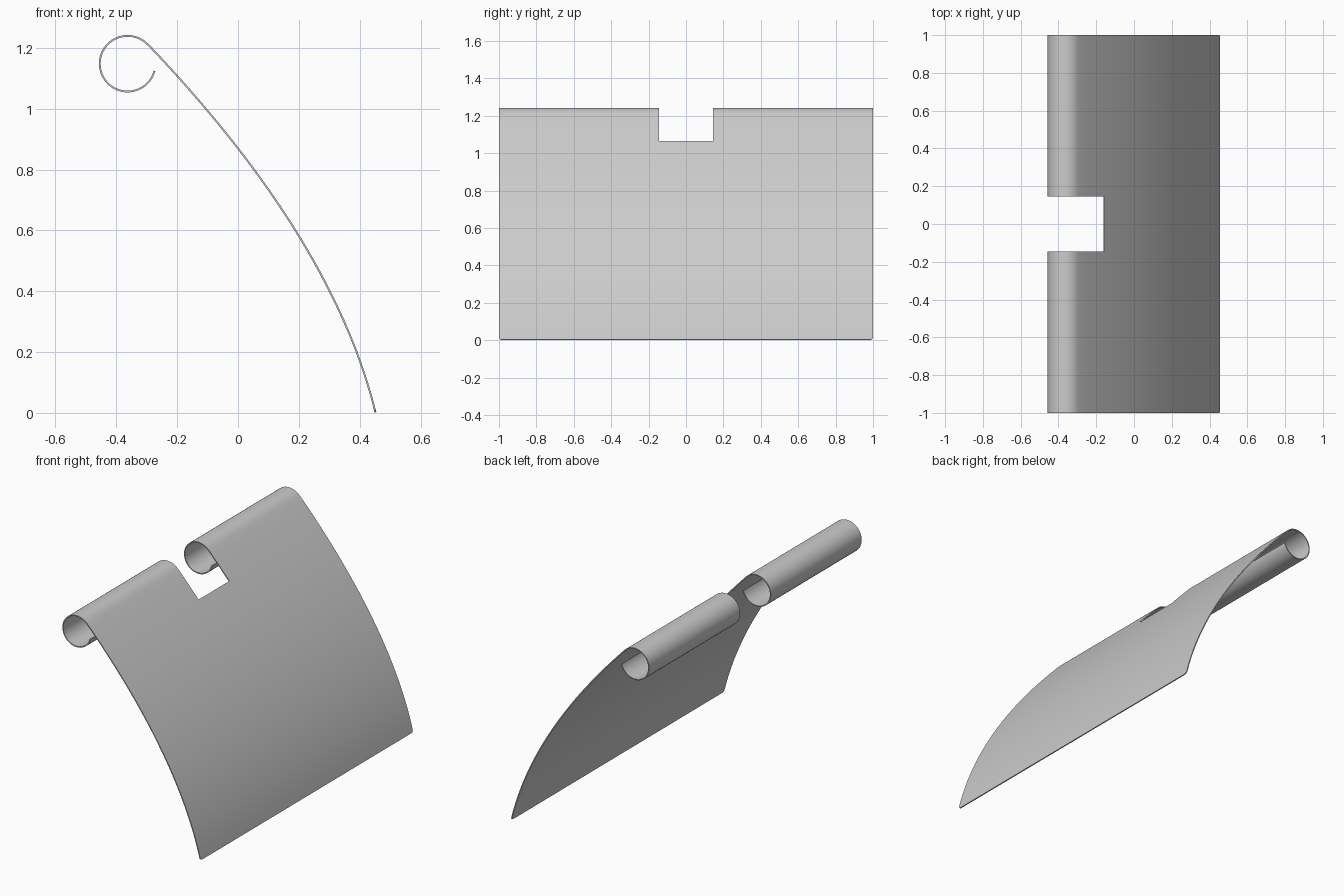
import bpy, bmesh, math

if "Cube" in bpy.data.objects:
    bpy.data.objects.remove(bpy.data.objects["Cube"])

# Side profile: gentle bezier sweep from the foot up to the rolled lip
A, B, C = (0.452, 0.002), (0.31, 0.576), (-0.293, 1.208)
NOTCH_T, LOW, HIGH = 0.885, 20, 4
NOTCH_HALF = 0.145


def sweep(t):
    return tuple((1 - t) ** 2 * a + 2 * t * (1 - t) * b + t * t * c for a, b, c in zip(A, B, C))


profile = [sweep(NOTCH_T * i / LOW) for i in range(LOW + 1)]
profile += [sweep(NOTCH_T + (1 - NOTCH_T) * i / HIGH) for i in range(1, HIGH + 1)]

# Rolled lip: almost a full turn of a circle
STEPS, R = 48, 0.0915
for i in range(1, STEPS + 1):
    ang = math.radians(40 + 305 * i / STEPS)
    profile.append((-0.363 + R * math.cos(ang), 1.148 + R * math.sin(ang)))

# Sheet in three strips, the middle one stopping at the notch
ys = [-1, -NOTCH_HALF, NOTCH_HALF, 1]
bm = bmesh.new()
rows = [[bm.verts.new((x, y, z)) for y in ys] for x, z in profile]
for r in range(len(rows) - 1):
    for c in range(3):
        if c == 1 and r >= LOW:
            continue
        bm.faces.new((rows[r][c], rows[r][c + 1], rows[r + 1][c + 1], rows[r + 1][c]))

# Small rounding on the two foot corners
bmesh.ops.bevel(bm, geom=[rows[0][0], rows[0][3]], offset=0.015, segments=3,
                profile=0.5, affect='VERTICES')
bmesh.ops.delete(bm, geom=[v for v in bm.verts if not v.link_faces], context='VERTS')
bmesh.ops.recalc_face_normals(bm, faces=bm.faces)

mesh = bpy.data.meshes.new("hinge_leaf")
bm.to_mesh(mesh)
bm.free()
leaf = bpy.data.objects.new("hinge_leaf", mesh)
bpy.context.collection.objects.link(leaf)

# Thin sheet thickness
solid = leaf.modifiers.new("thickness", 'SOLIDIFY')
solid.thickness = 0.006
solid.offset = 0
bpy.context.view_layer.objects.active = leaf
leaf.select_set(True)
bpy.ops.object.modifier_apply(modifier=solid.name)
bpy.ops.object.shade_smooth_by_angle(angle=math.radians(35))
